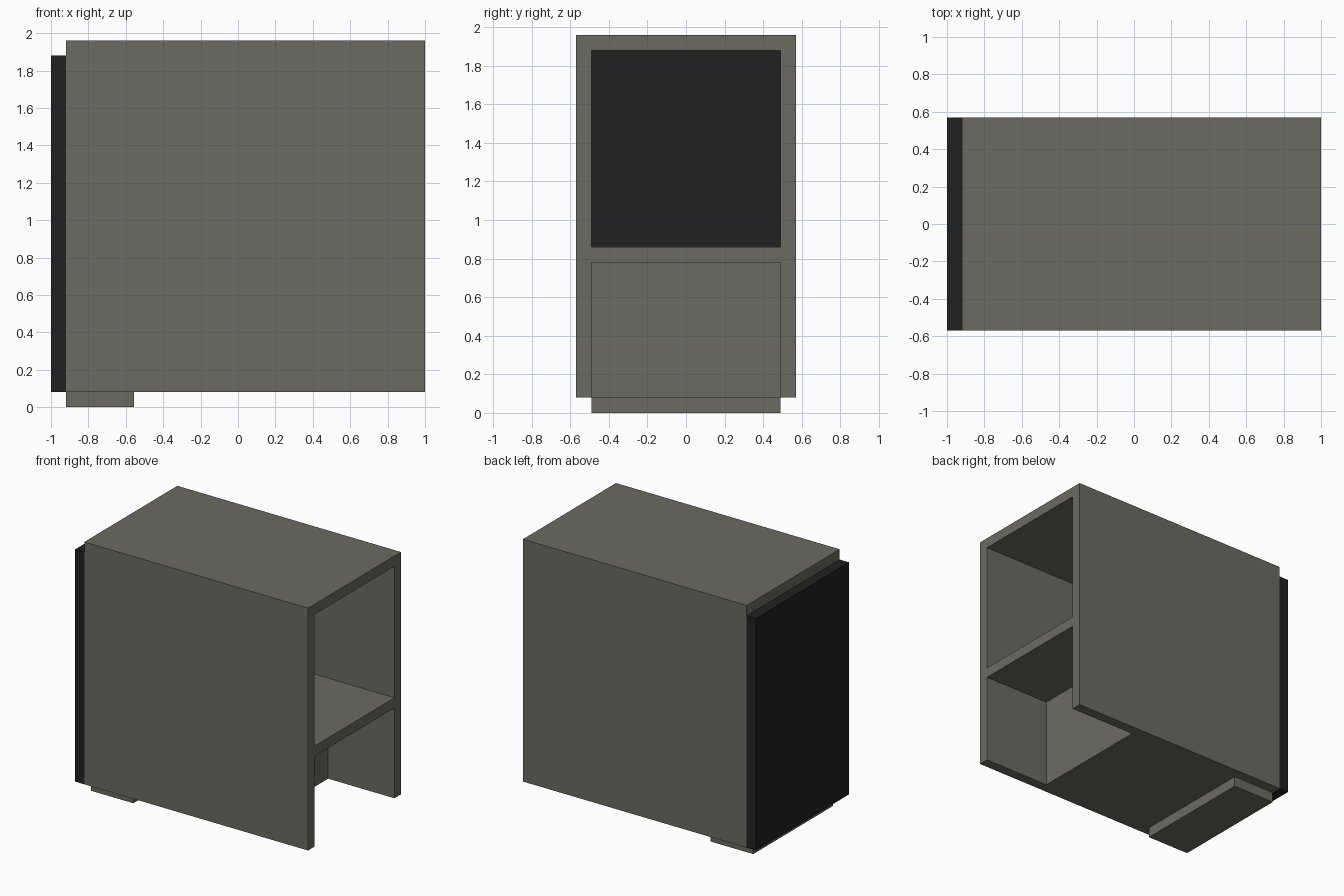
import bpy
import bmesh

if "Cube" in bpy.data.objects:
    bpy.data.objects.remove(bpy.data.objects["Cube"])


def make_material(name, color):
    mat = bpy.data.materials.new(name)
    mat.diffuse_color = (*color, 1.0)
    mat.use_nodes = True
    mat.node_tree.nodes["Principled BSDF"].inputs["Base Color"].default_value = mat.diffuse_color
    return mat


grey = make_material("warm grey", (0.147, 0.147, 0.122))
black = make_material("black", (0.0152, 0.0152, 0.0152))


def box(name, x, y, z, mat):
    """Box from (min, max) ranges on each axis."""
    ranges = (x, y, z)
    bm = bmesh.new()
    bmesh.ops.create_cube(bm, size=1.0)
    for v in bm.verts:
        v.co = [lo if c < 0 else hi for c, (lo, hi) in zip(v.co, ranges)]
    mesh = bpy.data.meshes.new(name)
    bm.to_mesh(mesh)
    bm.free()
    mesh.materials.append(mat)
    obj = bpy.data.objects.new(name, mesh)
    bpy.context.collection.objects.link(obj)
    return obj


BACK, FRONT = -0.92, 1.0      # depth of the grey shell
OUT, IN = 0.57, 0.49          # outer and inner half width
inner = (-IN, IN)

# Side walls
box("side_wall_left", (BACK, FRONT), (-OUT, -IN), (0.08, 1.96), grey)
box("side_wall_right", (BACK, FRONT), (IN, OUT), (0.08, 1.96), grey)

# Roof and middle shelf
box("roof", (BACK, FRONT), inner, (1.88, 1.96), grey)
box("shelf", (BACK, FRONT), inner, (0.78, 0.86), grey)

# Solid base behind the lower opening
box("lower_block", (BACK, 0.43), inner, (0.08, 0.78), grey)

# Foot strip under the closed end
box("foot", (BACK, -0.555), inner, (0.0, 0.08), grey)

# Black end panel
box("end_panel", (-1.0, BACK), (-OUT, OUT), (0.08, 1.88), black)
